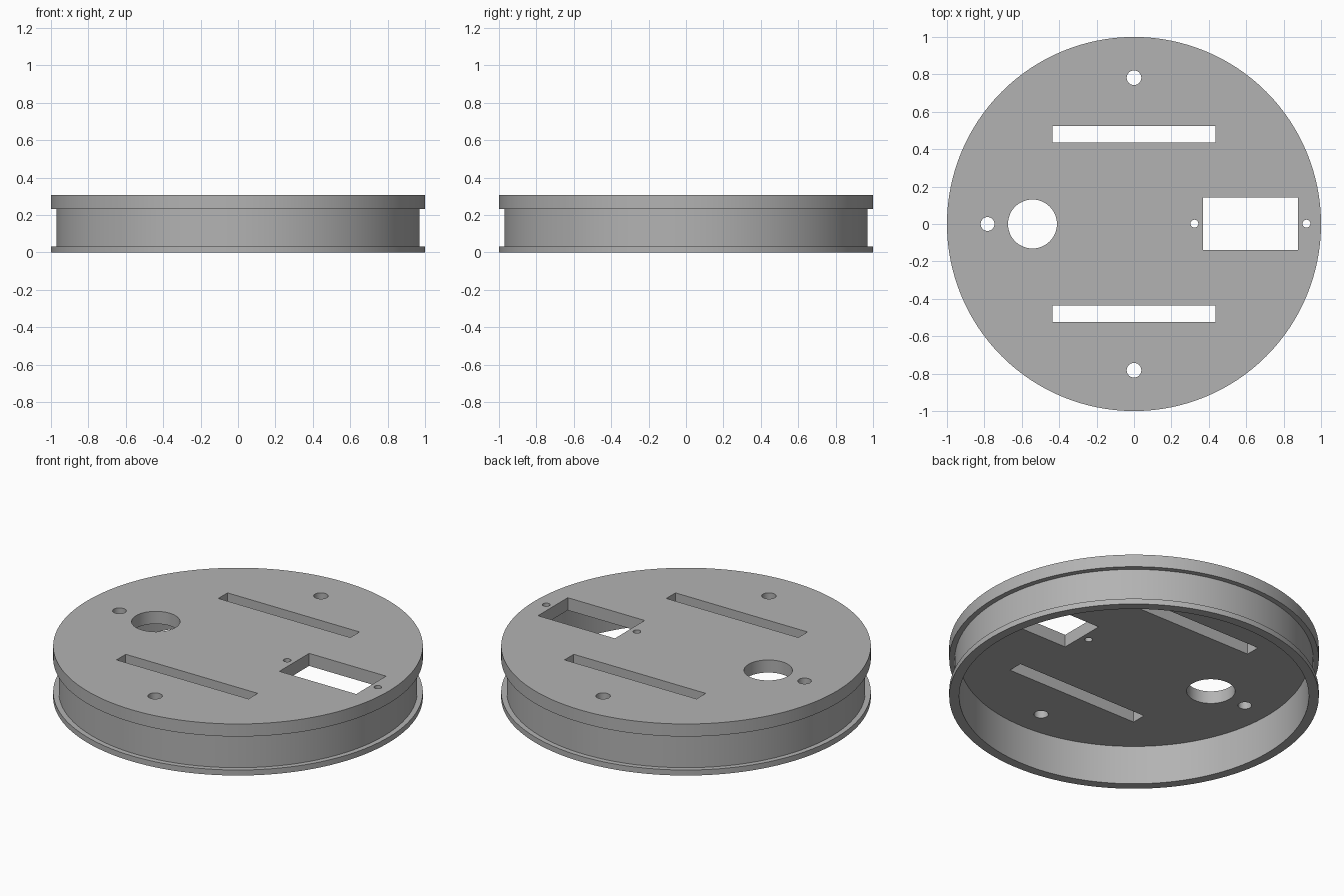
import bpy, math

SIDES = 128
TOP, PLATE_BASE, LIP_TOP = 0.308, 0.233, 0.033
RIM, WALL, BORE = 1.0, 0.97, 0.946

old = bpy.data.objects.get("Cube")
if old:
    bpy.data.objects.remove(old, do_unlink=True)

# One plain grey material
grey = bpy.data.materials.new("plain grey")
grey.use_nodes = True
colour = (0.45, 0.45, 0.45, 1)
grey.diffuse_color = colour
grey.node_tree.nodes["Principled BSDF"].inputs["Base Color"].default_value = colour


def lathe(name, profile):
    """Revolve an (r, z) outline; the first and last points become end caps."""
    verts = [(r * math.cos(a), r * math.sin(a), z)
             for r, z in profile
             for a in (2 * math.pi * i / SIDES for i in range(SIDES))]
    faces = []
    for k in range(len(profile) - 1):
        a, b = k * SIDES, (k + 1) * SIDES
        for i in range(SIDES):
            j = (i + 1) % SIDES
            faces.append((a + i, a + j, b + j, b + i))
    last = (len(profile) - 1) * SIDES
    faces.append(tuple(reversed(range(SIDES))))
    faces.append(tuple(range(last, last + SIDES)))
    mesh = bpy.data.meshes.new(name)
    mesh.from_pydata(verts, [], faces)
    mesh.materials.append(grey)
    obj = bpy.data.objects.new(name, mesh)
    bpy.context.collection.objects.link(obj)
    return obj


def cut(obj, cutter):
    """Subtract the active cutter from the body, then discard it."""
    cutter.hide_render = True
    mod = obj.modifiers.new("opening", 'BOOLEAN')
    mod.operation, mod.solver, mod.object = 'DIFFERENCE', 'EXACT', cutter
    bpy.context.view_layer.objects.active = obj
    bpy.ops.object.modifier_apply(modifier=mod.name)
    bpy.data.objects.remove(cutter, do_unlink=True)


def cut_round(obj, x, y, radius, sides=48):
    bpy.ops.mesh.primitive_cylinder_add(vertices=sides, radius=radius, depth=0.3,
                                        location=(x, y, TOP))
    cut(obj, bpy.context.object)


def cut_box(obj, x, y, width, depth):
    bpy.ops.mesh.primitive_cube_add(size=1, location=(x, y, TOP))
    cutter = bpy.context.object
    cutter.scale = (width, depth, 0.3)
    bpy.context.view_layer.update()
    cut(obj, cutter)


# Hollow lid: bore ceiling, bore wall, bottom lip, outer wall and top plate
lid = lathe("round_lid", [(BORE, PLATE_BASE), (BORE, 0), (RIM, 0), (RIM, LIP_TOP),
                          (WALL, LIP_TOP), (WALL, PLATE_BASE),
                          (RIM, PLATE_BASE), (RIM, TOP)])

# Long slots and screw holes, front and back
for side in (-1, 1):
    cut_box(lid, 0, side * 0.48, 0.872, 0.087)
    cut_round(lid, 0, side * 0.782, 0.039)

# Large round opening and its neighbouring hole
cut_round(lid, -0.543, 0, 0.131)
cut_round(lid, -0.783, 0, 0.037)

# Rectangular socket opening with a small screw hole at each end
cut_box(lid, 0.624, 0.002, 0.508, 0.281)
for x in (0.323, 0.922):
    cut_round(lid, x, 0.002, 0.021, 32)

bpy.ops.object.select_all(action='DESELECT')
lid.select_set(True)
bpy.context.view_layer.objects.active = lid
bpy.ops.object.shade_smooth_by_angle(angle=math.radians(30))
